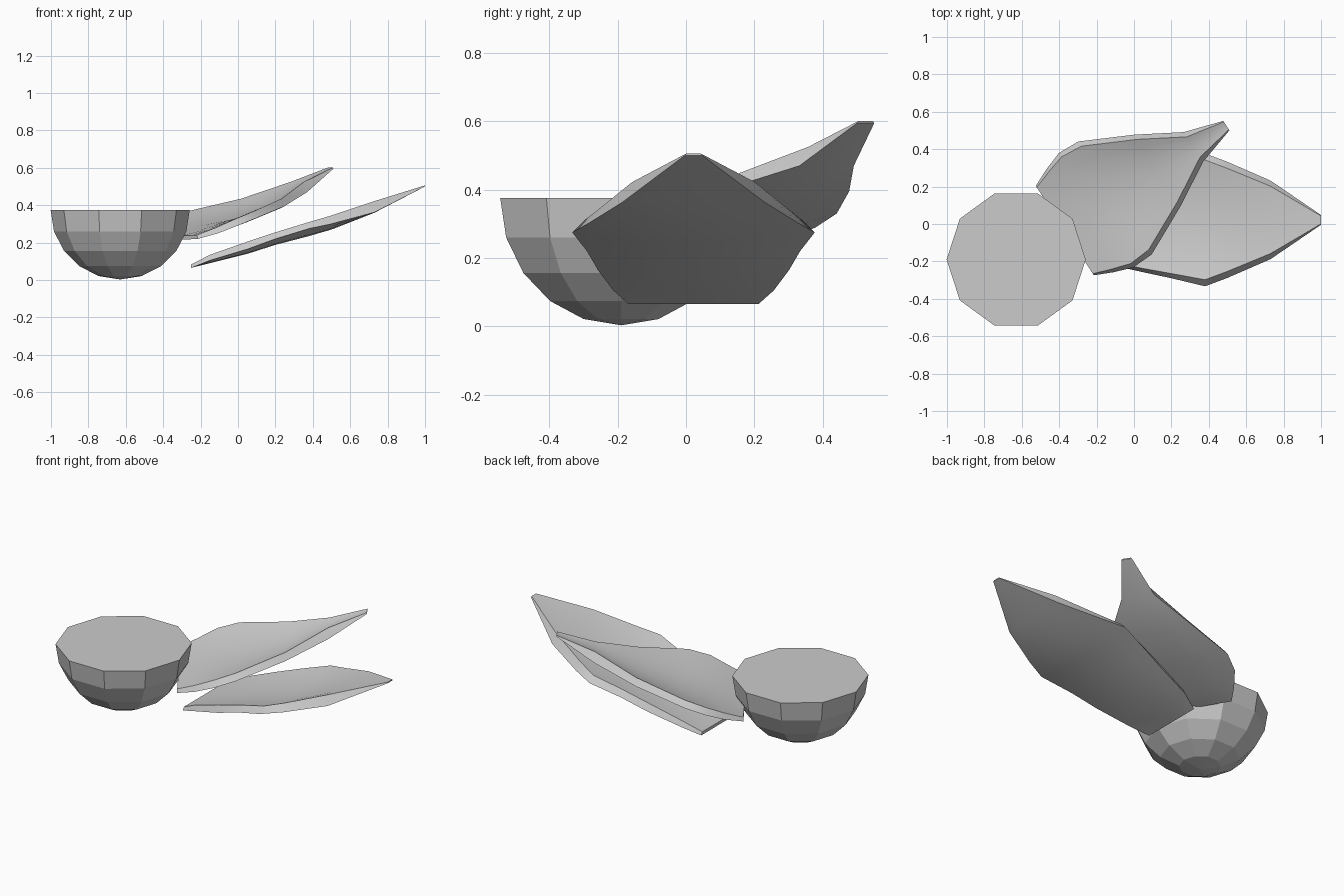
import bpy, bmesh, math
from mathutils import Vector

if "Cube" in bpy.data.objects:
    bpy.data.objects.remove(bpy.data.objects["Cube"])


def make_object(name, bm, angle=None):
    bmesh.ops.recalc_face_normals(bm, faces=bm.faces)
    mesh = bpy.data.meshes.new(name)
    bm.to_mesh(mesh)
    bm.free()
    ob = bpy.data.objects.new(name, mesh)
    bpy.context.collection.objects.link(ob)
    if angle:
        bpy.ops.object.select_all(action='DESELECT')
        bpy.context.view_layer.objects.active = ob
        ob.select_set(True)
        bpy.ops.object.shade_smooth_by_angle(angle=math.radians(angle))
    return ob


# Solid ten-sided half sphere with a flat top
def half_sphere(name, center, radius, sides=10, rings=5):
    bm = bmesh.new()
    loops = []
    for i in range(rings):
        a = math.pi / 2 * i / rings
        r, z = radius * math.cos(a), -radius * math.sin(a)
        loops.append([bm.verts.new(Vector(center) + Vector((
            r * math.cos(math.tau * k / sides),
            r * math.sin(math.tau * k / sides), z))) for k in range(sides)])
    pole = bm.verts.new(Vector(center) - Vector((0, 0, radius)))
    bm.faces.new(loops[0])
    for k in range(sides):
        n = (k + 1) % sides
        for a, b in zip(loops, loops[1:]):
            bm.faces.new((a[k], a[n], b[n], b[k]))
        bm.faces.new((loops[-1][k], loops[-1][n], pole))
    return make_object(name, bm)


# Cupped leaf: stations are (length, half width, edge z, centre z, thickness, inset)
def leaf(name, base, heading, stations):
    u = Vector((math.cos(heading), math.sin(heading), 0))
    v = Vector((-u.y, u.x, 0))
    steps = [-1, -0.75, -0.4, 0, 0.4, 0.75, 1]
    bm = bmesh.new()
    loops = []
    for length, half, edge, mid, thick, inset in stations:
        under, upper = [], []
        for t in steps:
            z = Vector((0, 0, mid + (edge - mid) * t * t))
            p = Vector((base[0], base[1], 0)) + u * length + z
            under.append(bm.verts.new(p + v * half * t))
            upper.append(bm.verts.new(p + v * (half - inset) * t
                                      + Vector((0, 0, thick))))
        loops.append(under + upper[::-1])
    n = len(loops[0])
    for a, b in zip(loops, loops[1:]):
        for k in range(n):
            bm.faces.new((a[k], a[(k + 1) % n], b[(k + 1) % n], b[k]))
    m = len(steps)
    for ring in (loops[0], loops[-1]):
        for k in range(m - 1):
            bm.faces.new((ring[k], ring[k + 1], ring[n - 2 - k], ring[n - 1 - k]))
    return make_object(name, bm, 35)


half_sphere("fruit_half", (-0.63, -0.19, 0.375), 0.372)

# Long lower leaf pointing along +x
leaf("lower_leaf", (-0.25, 0.022), 0, [
    (0.00, 0.19, 0.065, 0.065, 0.018, 0.01),
    (0.10, 0.235, 0.105, 0.09, 0.03, 0.015),
    (0.30, 0.28, 0.165, 0.14, 0.04, 0.02),
    (0.45, 0.312, 0.22, 0.188, 0.035, 0.025),
    (0.63, 0.355, 0.275, 0.235, 0.035, 0.035),
    (0.75, 0.31, 0.30, 0.27, 0.045, 0.035),
    (0.98, 0.21, 0.362, 0.36, 0.06, 0.03),
    (1.25, 0.026, 0.50, 0.50, 0.006, 0.005)])

# Shorter upper leaf, turned towards the back
leaf("upper_leaf", (-0.37, -0.035), math.radians(33), [
    (0.00, 0.285, 0.22, 0.215, 0.02, 0.01),
    (0.10, 0.33, 0.25, 0.23, 0.03, 0.02),
    (0.20, 0.365, 0.29, 0.255, 0.035, 0.025),
    (0.32, 0.36, 0.33, 0.28, 0.035, 0.03),
    (0.59, 0.228, 0.395, 0.36, 0.04, 0.03),
    (0.82, 0.095, 0.47, 0.46, 0.055, 0.03),
    (1.03, 0.03, 0.595, 0.595, 0.006, 0.005)])
